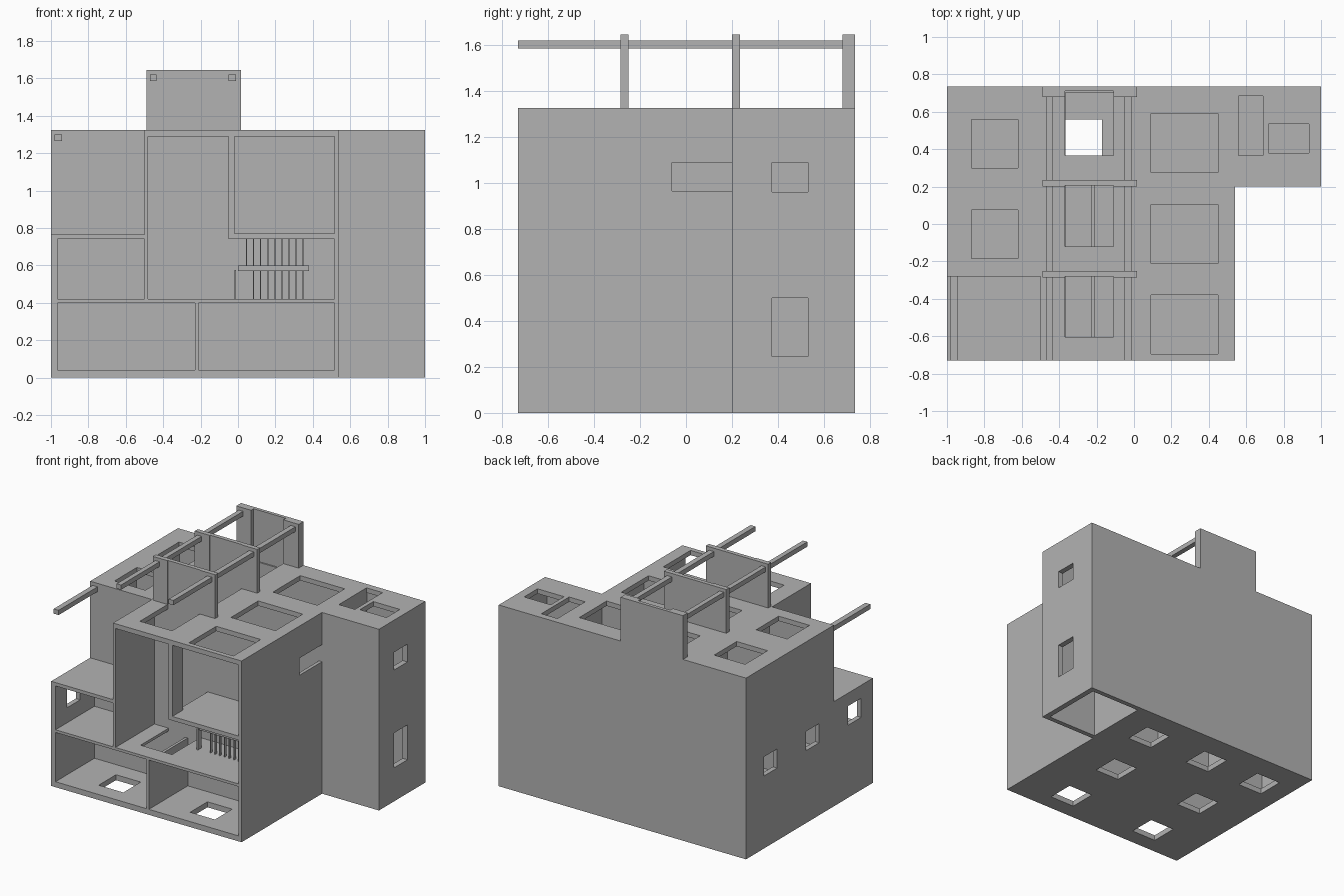
import bpy

cube = bpy.data.objects.get("Cube")
if cube:
    bpy.data.objects.remove(cube, do_unlink=True)

grey = bpy.data.materials.new("plain grey")
grey.use_nodes = True
colour = (0.45, 0.45, 0.45, 1)
grey.diffuse_color = colour
grey.node_tree.nodes["Principled BSDF"].inputs["Base Color"].default_value = colour


def box(name, x, y, z):
    """Box from (low, high) pairs on each axis."""
    bpy.ops.mesh.primitive_cube_add(size=1)
    ob = bpy.context.object
    ob.name = name
    ob.location = [(a + b) / 2 for a, b in (x, y, z)]
    ob.scale = [b - a for a, b in (x, y, z)]
    bpy.ops.object.transform_apply(location=True, rotation=False, scale=True)
    ob.data.materials.append(grey)
    return ob


def combine(body, other, operation):
    bpy.ops.object.select_all(action='DESELECT')
    bpy.context.view_layer.objects.active = body
    body.select_set(True)
    mod = body.modifiers.new(operation.lower(), 'BOOLEAN')
    mod.operation = operation
    mod.solver = 'EXACT'
    mod.object = other
    bpy.ops.object.modifier_apply(modifier=mod.name)
    bpy.data.objects.remove(other, do_unlink=True)


def cut(x, y, z):
    cutter = box("cutter", x, y, z)
    cutter.hide_render = True
    combine(house, cutter, 'DIFFERENCE')


# Storeys, bays and rows of rooms
GROUND, MIDDLE, UPPER = (0.04, 0.40), (0.42, 0.74), (0.77, 1.29)
ROOF = (1.27, 1.5)
LEFT, CENTRE, RIGHT = (-0.965, -0.50), (-0.48, -0.05), (-0.02, 0.515)
ROWS = [(-0.9, -0.28), (-0.25, 0.205), (0.235, 0.70)]

# Outer mass with side annex, fin walls on the roof and front terrace
house = box("house", (-1, 0.54), (-0.73, 0.735), (0, 1.325))
combine(house, box("annex", (0.5, 1), (0.20, 0.735), (0, 1.325)), 'UNION')
for y in [(-0.285, -0.25), (0.20, 0.235), (0.68, 0.735)]:
    combine(house, box("fin", (-0.49, 0.015), y, (1.2, 1.645)), 'UNION')
cut((-1.2, -0.50), (-0.9, -0.28), (0.765, 1.5))

# Rooms hollowed out row by row
for i, row in enumerate(ROWS):
    back = i == 2
    if back:
        ground_bays = [LEFT, CENTRE, RIGHT]
    else:
        ground_bays = [(-0.965, -0.23), (-0.21, 0.515)]
    for bay in ground_bays:
        cut(bay, row, GROUND)
    cut(LEFT, row, MIDDLE)
    if i:
        cut(LEFT, row, UPPER)
    cut(CENTRE, row, (0.42, 1.29))
    cut((-0.06, 0.515), row, MIDDLE)
    cut(RIGHT, row, UPPER)

    # Openings in the ground floor
    shift = 0.485 * i
    for x in ((-0.75, -0.27, 0.25) if back else (-0.6, 0.14)):
        cut((x - 0.1, x + 0.1), (-0.61 + shift, -0.41 + shift), (-0.1, 0.05))

    # Skylights, the centre floor well and doorways beside the centre bay
    if i:
        cut((-0.87, -0.62), (-0.67 + shift, -0.41 + shift), ROOF)
    cut((0.09, 0.45), (-0.695 + shift, -0.38 + shift), ROOF)
    well = (-0.605 + shift, 0.71 if back else row[1])
    cut((-0.37, -0.11), well, (1.27, 1.7))
    door = (-0.605 + shift, row[1])
    cut((-0.365, -0.11), door, (0.39, 0.43))
    cut((-0.50, -0.48), door, (0.63, 0.74))
    cut((-0.50, -0.48), door, (0.765, 1.0))
    cut((-0.05, -0.02), door, (0.77, 1.29))

    # Windows in the outer left-hand wall of the plan
    cut((-1.1, -0.95), (-0.595 + shift, -0.445 + shift), (0.53, 0.67))

# Annex shaft, its skylights, windows and the corner slot
SHAFT = ((0.555, 0.96), (0.235, 0.70))
cut(*SHAFT, (-0.1, 0.74))
cut(*SHAFT, (0.765, 1.29))
cut((0.56, 0.69), (0.365, 0.685), ROOF)
cut((0.72, 0.935), (0.38, 0.535), ROOF)
for z in [(0.245, 0.50), (0.96, 1.09)]:
    cut((0.95, 1.1), (0.375, 0.53), z)
cut((0.51, 0.6), (-0.06, 0.20), (0.965, 1.09))

# Pergola beams through the fins and over the terrace
for side, x in (("left", (-0.05, -0.012)), ("right", (-0.47, -0.435))):
    box("pergola_beam_" + side, x, (-0.73, 0.70), (1.585, 1.62))
box("terrace_beam", (-0.98, -0.94), (-0.73, -0.27), (1.265, 1.30))

# Small stair: a landing board with slats below and above
box("stair_landing", (0.0, 0.38), (-0.45, -0.41), (0.57, 0.60))
box("stair_post", (-0.02, -0.01), (-0.45, -0.41), (0.42, 0.575))
for n in range(9):
    x = 0.042 + 0.038 * n
    box("upper_slat", (x, x + 0.006), (-0.44, -0.42), (0.60, 0.74))
    if n:
        box("lower_slat", (x, x + 0.006), (-0.44, -0.42), (0.42, 0.57))
